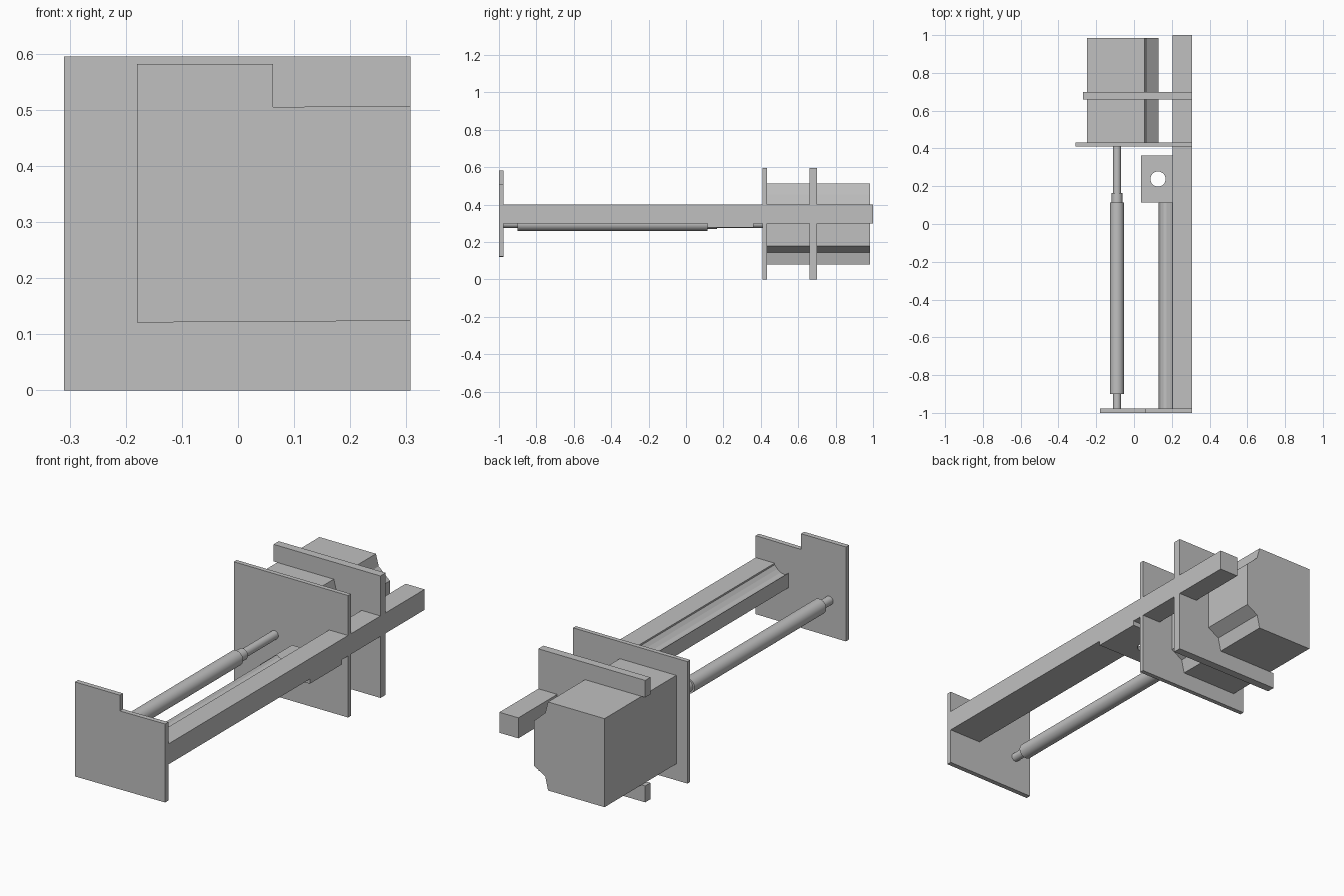
import bpy, bmesh, math
from mathutils import Matrix, Vector

old = bpy.data.objects.get("Cube")
if old:
    bpy.data.objects.remove(old, do_unlink=True)

grey = bpy.data.materials.new("plain grey metal")
grey.use_nodes = True
grey.diffuse_color = (0.53, 0.53, 0.53, 1)
grey.node_tree.nodes["Principled BSDF"].inputs["Base Color"].default_value = grey.diffuse_color


def finish(name, bm):
    bmesh.ops.recalc_face_normals(bm, faces=bm.faces)
    mesh = bpy.data.meshes.new(name)
    bm.to_mesh(mesh)
    bm.free()
    mesh.materials.append(grey)
    obj = bpy.data.objects.new(name, mesh)
    bpy.context.collection.objects.link(obj)
    return obj


def prism(name, profile, y0, y1):
    """Extrude an x-z outline along y."""
    bm = bmesh.new()
    face = bm.faces.new([bm.verts.new((x, y0, z)) for x, z in profile])
    side = bmesh.ops.extrude_face_region(bm, geom=[face])["geom"]
    bmesh.ops.translate(bm, vec=Vector((0, y1 - y0, 0)),
                        verts=[v for v in side if isinstance(v, bmesh.types.BMVert)])
    return finish(name, bm)


def slab(name, x0, x1, y0, y1, z0, z1):
    return prism(name, [(x0, z0), (x1, z0), (x1, z1), (x0, z1)], y0, y1)


def cylinder(name, radius, length, centre, axis):
    bm = bmesh.new()
    turn = Matrix.Rotation(math.pi / 2, 4, "X") if axis == "Y" else Matrix()
    bmesh.ops.create_cone(bm, cap_ends=True, segments=32, radius1=radius, radius2=radius,
                          depth=length, matrix=Matrix.Translation(centre) @ turn)
    return finish(name, bm)


# Upright plates
EDGE = 0.307
prism("front_plate", [(-0.18, 0.121), (EDGE, 0.124), (EDGE, 0.507), (0.062, 0.505),
                      (0.062, 0.582), (-0.18, 0.582)], -1, -0.976)
slab("motor_plate", -0.31, EDGE, 0.41, 0.432, 0, 0.595)

# Motor housing with stepped corners on one side
corner = [(0.055, 0.08), (0.07, 0.145), (0.13, 0.18), (0.13, 0.4), (0.07, 0.455), (0.055, 0.512)]
prism("motor_housing", [(-0.25, 0.08)] + corner + [(-0.25, 0.512)], 0.432, 0.985)

# Open bracket hugging the housing
prism("motor_bracket", [(-0.27, 0), (EDGE, 0), (EDGE, 0.595), (-0.27, 0.595), (-0.27, 0.512)]
      + corner[::-1] + [(-0.27, 0.08)], 0.66, 0.7)

# Long support bar and the grooved guide beside it
slab("support_bar", 0.205, EDGE, -0.976, 1, 0.3, 0.4)
prism("guide_rail", [(0.13, 0.3), (0.205, 0.3), (0.205, 0.392), (0.19, 0.376), (0.172, 0.363),
                     (0.155, 0.359), (0.141, 0.363), (0.13, 0.372)], -0.976, 0.115)

# Flat sensor mount with a round hole
mount = slab("mounting_tab", 0.038, EDGE, 0.115, 0.362, 0.277, 0.3)
cutter = cylinder("hole_cutter", 0.04, 0.2, (0.127, 0.238, 0.29), "Z")
cutter.hide_render = True
cut = mount.modifiers.new("hole", "BOOLEAN")
cut.operation = "DIFFERENCE"
cut.object = cutter
bpy.context.view_layer.objects.active = mount
bpy.ops.object.modifier_apply(modifier=cut.name)
bpy.data.objects.remove(cutter, do_unlink=True)

# Stepped drive shaft
for name, radius, y0, y1 in [("drive_shaft", 0.021, -0.976, 0.42),
                             ("shaft_sleeve", 0.037, -0.9, 0.115),
                             ("shaft_collar", 0.028, 0.11, 0.165)]:
    shaft = cylinder(name, radius, y1 - y0, (-0.09, (y0 + y1) / 2, 0.297), "Y")
    bpy.ops.object.select_all(action="DESELECT")
    shaft.select_set(True)
    bpy.context.view_layer.objects.active = shaft
    bpy.ops.object.shade_smooth_by_angle(angle=math.radians(35))
